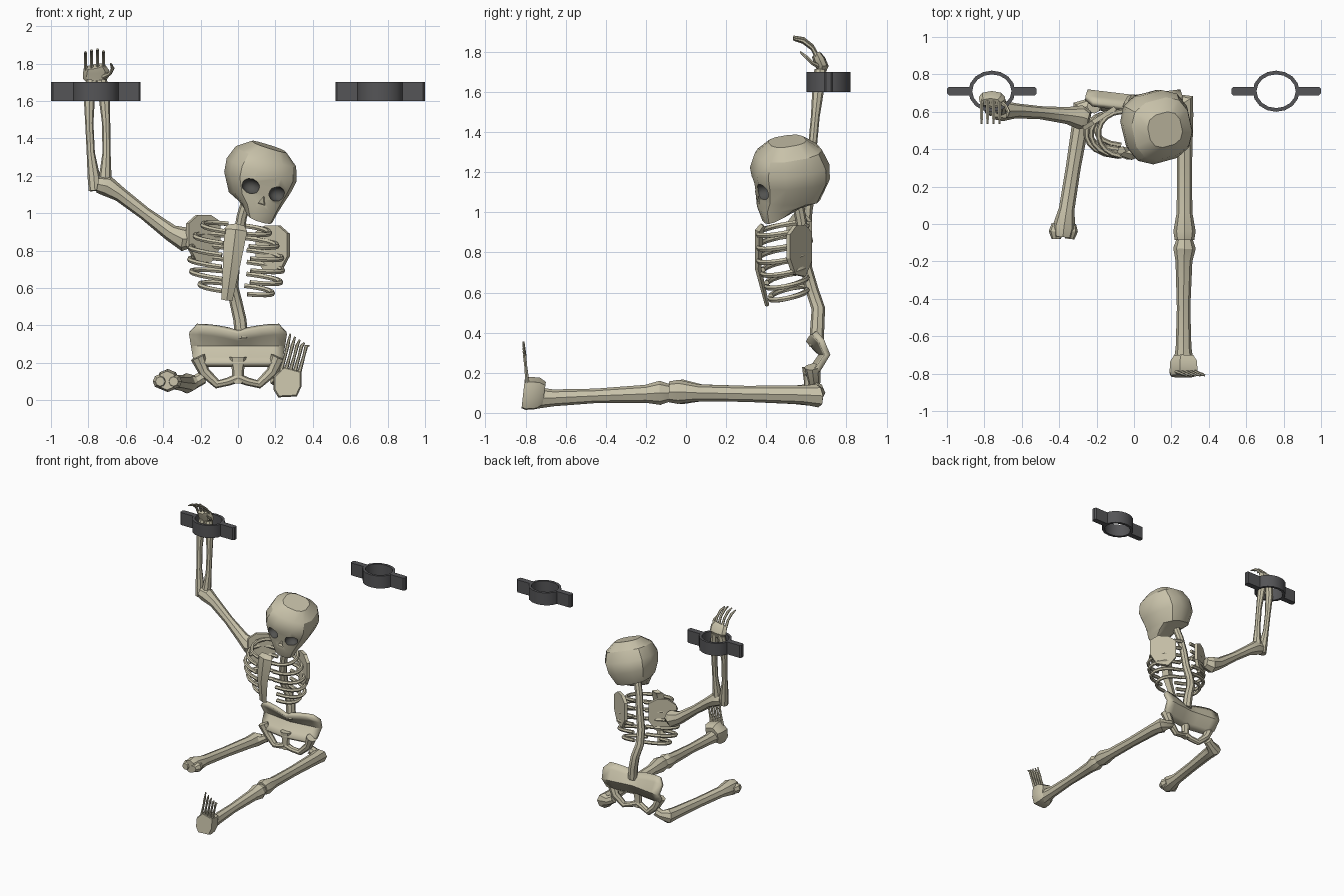
import bpy, bmesh
from math import sin, cos, pi, radians
from mathutils import Vector, Matrix

cube = bpy.data.objects.get("Cube")
if cube:
    bpy.data.objects.remove(cube, do_unlink=True)


def material(name, rgb):
    m = bpy.data.materials.new(name)
    m.use_nodes = True
    m.diffuse_color = (*rgb, 1)
    m.node_tree.nodes["Principled BSDF"].inputs["Base Color"].default_value = (*rgb, 1)
    return m


BONE = material("bone", (0.58, 0.54, 0.40))
IRON = material("dark_iron", (0.09, 0.09, 0.095))
SOCKET = material("socket_grey", (0.085, 0.085, 0.08))
X, Y, Z = (Vector(v) for v in ((1, 0, 0), (0, 1, 0), (0, 0, 1)))


def finish(name, bm, mat):
    bmesh.ops.recalc_face_normals(bm, faces=bm.faces[:])
    mesh = bpy.data.meshes.new(name)
    bm.to_mesh(mesh)
    bm.free()
    mesh.materials.append(mat)
    ob = bpy.data.objects.new(name, mesh)
    bpy.context.collection.objects.link(ob)
    return ob


def loft(name, rings, mat=BONE, closed=False):
    """Skin a list of equal-length rings of points."""
    bm = bmesh.new()
    vs = [[bm.verts.new(p) for p in ring] for ring in rings]
    pairs = list(zip(vs, vs[1:])) + ([(vs[-1], vs[0])] if closed else [])
    for a, b in pairs:
        for i in range(len(a)):
            j = (i + 1) % len(a)
            bm.faces.new((a[i], a[j], b[j], b[i]))
    if not closed:
        bm.faces.new(vs[0])
        bm.faces.new(vs[-1])
    return finish(name, bm, mat)


def tube(name, path, ref=Z, sides=8, flat=1.0):
    """Bone along (x, y, z, radius) points."""
    pts = [Vector(p[:3]) for p in path]
    rings = []
    for i, p in enumerate(pts):
        t = (pts[min(i + 1, len(pts) - 1)] - pts[max(i - 1, 0)]).normalized()
        a = ref.cross(t).normalized()
        b = t.cross(a) * flat
        rings.append([p + path[i][3] * (a * cos(2 * pi * k / sides) + b * sin(2 * pi * k / sides))
                      for k in range(sides)])
    return loft(name, rings)


# Shackles: oval band with a tab on each side
for side, sx in (("left", 0.76), ("right", -0.76)):
    band = []
    for k in range(16):
        c, s = cos(pi * k / 8), sin(pi * k / 8)
        band.append([(sx + c * (0.125 - d), 0.71 + s * (0.11 - d), z)
                     for d, z in ((0, 1.6), (0, 1.7), (0.02, 1.7), (0.02, 1.6))])
    loft(side + "_shackle_band", band, IRON, closed=True)
    for end, d in (("outer", 1), ("inner", -1)):
        rings = [[(sx + d * x, 0.71 + y * w, 1.65 + z * 0.05)
                  for y, z in ((-1, -1), (1, -1), (1, 1), (-1, 1))]
                 for x, w in ((0.115, 0.022), (0.23, 0.022), (0.24, 0.012))]
        loft(f"{side}_shackle_{end}_tab", rings, IRON)

# Skull: stacked rings (front z, back z, half width, front y, back y, x shift)
HEAD = (Matrix.Translation((0.11, 0.52, 1.18)) @ Matrix.Rotation(radians(15), 4, "Z")
        @ Matrix.Rotation(radians(16), 4, "Y") @ Matrix.Rotation(radians(10), 4, "X"))


def power(v, e):
    return abs(v) ** e * (1 if v > 0 else -1)


levels = ((-0.20, -0.16, 0.075, -0.17, -0.04, 0.04),
          (-0.13, -0.14, 0.105, -0.185, 0.04, 0.025),
          (-0.08, -0.13, 0.14, -0.18, 0.13, 0.01),
          (0.00, -0.03, 0.18, -0.185, 0.19, 0),
          (0.06, 0.05, 0.19, -0.19, 0.195, 0),
          (0.13, 0.13, 0.165, -0.16, 0.165, 0),
          (0.185, 0.185, 0.095, -0.09, 0.095, 0))
rings = []
for zf, zb, w, yf, yb, dx in levels:
    ring = []
    for k in range(12):
        a = 2 * pi * (k + 0.5) / 12
        s = power(sin(a), 0.75)
        ring.append(HEAD @ Vector((dx + w * power(cos(a), 0.75),
                                   (yf + yb) / 2 + s * (yb - yf) / 2,
                                   (zf + zb) / 2 + s * (zb - zf) / 2)))
    rings.append(ring)
skull = loft("skull", rings)

# Eye sockets and nose opening, cut out of the skull
cutters = []
for x in (-0.075, 0.08):
    bm = bmesh.new()
    bmesh.ops.create_icosphere(bm, subdivisions=2, radius=1, matrix=HEAD
                               @ Matrix.Translation((x, -0.175, -0.03))
                               @ Matrix.Diagonal((0.05, 0.06, 0.042, 1)))
    cutters.append(finish("socket_cutter", bm, SOCKET))
nose = [[HEAD @ Vector((0.012 + x * s, y, -0.09 + z * s)) for x, z in ((-0.026, -0.02), (0.026, -0.02), (0, 0.04))]
        for y, s in ((-0.25, 1), (-0.155, 0.7))]
cutters.append(loft("nose_cutter", nose))
bpy.context.view_layer.objects.active = skull
for c in cutters:
    c.hide_render = True
    mod = skull.modifiers.new("cut", "BOOLEAN")
    mod.operation, mod.solver, mod.object = "DIFFERENCE", "EXACT", c
    mod.material_mode = "TRANSFER"
    bpy.ops.object.modifier_apply(modifier=mod.name)
    bpy.data.objects.remove(c, do_unlink=True)

# Spine and neck
tube("spine", [(0.05, 0.55, 1.08, 0.028), (0.02, 0.57, 0.98, 0.028), (0, 0.59, 0.86, 0.028),
               (-0.02, 0.6, 0.72, 0.03), (-0.03, 0.63, 0.61, 0.032), (-0.01, 0.66, 0.52, 0.034),
               (0.01, 0.655, 0.43, 0.035), (0.02, 0.65, 0.33, 0.036)], ref=X)

# Breastbone and ribs
tube("breastbone", [(-0.01, 0.385, 0.935, 0.045), (-0.012, 0.365, 0.91, 0.062),
                    (-0.035, 0.36, 0.72, 0.046), (-0.06, 0.405, 0.535, 0.03)],
     ref=Y, sides=4, flat=0.35)
for i, width in enumerate((0.18, 0.22, 0.245, 0.25, 0.24, 0.195)):
    z = 0.915 - i * 0.064
    front = 0.36 + max(0, i - 2) * 0.02
    for side, d in (("left", 1), ("right", -1)):
        path = []
        for k in range(10):
            a = pi * (0.06 + 0.9 * k / 9)
            x = -0.01 + d * width * power(sin(a), 0.7)
            y = (front + 0.605) / 2 - cos(a) * (0.605 - front) / 2
            path.append((x, y, z - 0.022 * cos(a) - 0.12 * x, 0.014))
        tube(f"{side}_rib_{i + 1}", path, sides=6)

# Shoulder blades
blade = ((0, 0.91), (0.3, 0.945), (0.7, 0.945), (1, 0.9), (1, 0.78), (0.75, 0.7), (0.3, 0.69), (0, 0.77))
for side, d, lift in (("left", 1, -0.01), ("right", -1, 0.045)):
    rings = [[(d * (0.1 + 0.17 * u + off * 0.6), 0.62 - 0.11 * u + off * 0.8, z + lift) for u, z in blade]
             for off in (-0.012, 0.012)]
    loft(side + "_shoulder_blade", rings)

# Pelvis: bowed wing shell, then struts around the two openings
bm = bmesh.new()
rows = ((0.40, 0.22, 0.64), (0.36, 0.26, 0.675), (0.29, 0.25, 0.705), (0.22, 0.24, 0.66), (0.19, 0.21, 0.62))
grid = []
for r, (z, w, y) in enumerate(rows):
    line = []
    for k in range(9):
        u = k / 4 - 1
        dip = 0.035 * (1 - abs(u)) ** 2 if r < 2 else 0
        line.append(bm.verts.new((w * u, y - 0.03 * (1 - abs(u)), z - dip)))
    grid.append(line)
for a, b in zip(grid, grid[1:]):
    for k in range(8):
        bm.faces.new((a[k], a[k + 1], b[k + 1], b[k]))
pelvis = finish("pelvis_wings", bm, BONE)
solid = pelvis.modifiers.new("thickness", "SOLIDIFY")
solid.thickness, solid.offset = 0.03, 0
tube("pubic_strut", [(0, 0.61, 0.23, 0.045), (0, 0.61, 0.16, 0.032), (0, 0.61, 0.09, 0.032)], ref=Y, flat=0.7)
for side, d in (("left", 1), ("right", -1)):
    tube(side + "_pelvis_strut", [(d * 0.215, 0.63, 0.23, 0.04), (d * 0.18, 0.64, 0.15, 0.03),
                                  (d * 0.11, 0.63, 0.085, 0.024), (d * 0.05, 0.615, 0.1, 0.022),
                                  (0, 0.61, 0.12, 0.025)], ref=Y)

# Legs
tube("left_thigh_bone", [(0.19, 0.65, 0.12, 0.035), (0.225, 0.66, 0.1, 0.035), (0.265, 0.655, 0.085, 0.058),
                         (0.27, 0.58, 0.09, 0.047), (0.27, 0.3, 0.095, 0.04), (0.27, 0.06, 0.1, 0.042),
                         (0.27, -0.04, 0.105, 0.06), (0.27, -0.085, 0.105, 0.052)])
tube("left_shin_bone", [(0.27, -0.085, 0.1, 0.045), (0.27, -0.13, 0.1, 0.06), (0.267, -0.2, 0.095, 0.045),
                        (0.265, -0.45, 0.085, 0.036), (0.265, -0.66, 0.075, 0.042), (0.265, -0.75, 0.075, 0.055)])
tube("right_thigh_bone", [(-0.19, 0.65, 0.12, 0.035), (-0.225, 0.64, 0.1, 0.035), (-0.275, 0.62, 0.09, 0.055),
                          (-0.285, 0.54, 0.09, 0.046), (-0.325, 0.3, 0.095, 0.04), (-0.36, 0.08, 0.1, 0.042),
                          (-0.375, -0.02, 0.105, 0.062), (-0.38, -0.07, 0.105, 0.05)])
for d in (-1, 1):
    tube("right_knee_knob", [(-0.375 + d * 0.035, 0, 0.1, 0.03), (-0.378 + d * 0.038, -0.04, 0.1, 0.04),
                             (-0.38 + d * 0.036, -0.08, 0.1, 0.025)])

# Left foot and toes
sole = ((-0.05, 0), (0.05, 0.005), (0.075, 0.06), (0.075, 0.14), (-0.02, 0.165), (-0.075, 0.11), (-0.075, 0.04))
loft("left_foot", [[(0.265 + x * s, y + 0.1 * z, 0.015 + 0.08 * (1 - s) + z * s) for x, z in sole]
                   for y, s in ((-0.82, 0.9), (-0.8, 1), (-0.745, 0.95), (-0.715, 0.7))])
for i in range(5):
    x, tip = 0.225 + i * 0.025, 0.355 - i * 0.016
    tube(f"left_toe_{i + 1}", [(x, -0.79, 0.14, 0.012), (x + 0.028, -0.80, 0.24, 0.008),
                               (x + 0.04, -0.805, 0.29, 0.01), (x + 0.055, -0.81, tip, 0.005)], ref=Y, sides=6)

# Raised right arm
tube("right_upper_arm_bone", [(-0.24, 0.56, 0.865, 0.045), (-0.285, 0.57, 0.86, 0.065), (-0.36, 0.58, 0.895, 0.045),
                              (-0.5, 0.595, 1.0, 0.035), (-0.63, 0.605, 1.1, 0.04), (-0.7, 0.605, 1.145, 0.055),
                              (-0.75, 0.605, 1.155, 0.045)], ref=Y)
for name, d in (("right_outer_forearm_bone", -1), ("right_inner_forearm_bone", 1)):
    tube(name, [(-0.74 + d * 0.025, 0.61, 1.12, 0.033), (-0.74 + d * 0.03, 0.615, 1.19, 0.034),
                (-0.745 + d * 0.042, 0.63, 1.32, 0.022), (-0.75 + d * 0.045, 0.645, 1.48, 0.022),
                (-0.755 + d * 0.04, 0.66, 1.62, 0.03), (-0.755 + d * 0.025, 0.67, 1.71, 0.03)], ref=Y)

# Right hand
tube("right_palm", [(-0.755, 0.675, 1.69, 0.04), (-0.76, 0.68, 1.725, 0.07), (-0.76, 0.665, 1.76, 0.07),
                    (-0.765, 0.65, 1.785, 0.055)], ref=Y, flat=0.45)
for i, rise in enumerate((-0.01, 0, 0.005, -0.005)):
    x = -0.815 + i * 0.032
    tube(f"right_finger_{i + 1}", [(x, 0.665, 1.755, 0.012), (x, 0.63, 1.825 + rise, 0.009),
                                   (x, 0.585, 1.86 + rise, 0.01), (x, 0.535, 1.872 + rise, 0.005)], ref=X, sides=6)
tube("right_thumb", [(-0.72, 0.66, 1.73, 0.014), (-0.685, 0.63, 1.745, 0.01), (-0.67, 0.6, 1.775, 0.01),
                     (-0.68, 0.57, 1.8, 0.005)], ref=Y + X, sides=6)

# Smooth shading with sharp edges kept
bpy.ops.object.select_all(action="DESELECT")
for ob in bpy.context.collection.objects:
    if ob.type == "MESH":
        ob.select_set(True)
        bpy.context.view_layer.objects.active = ob
bpy.ops.object.shade_smooth_by_angle(angle=radians(30))
